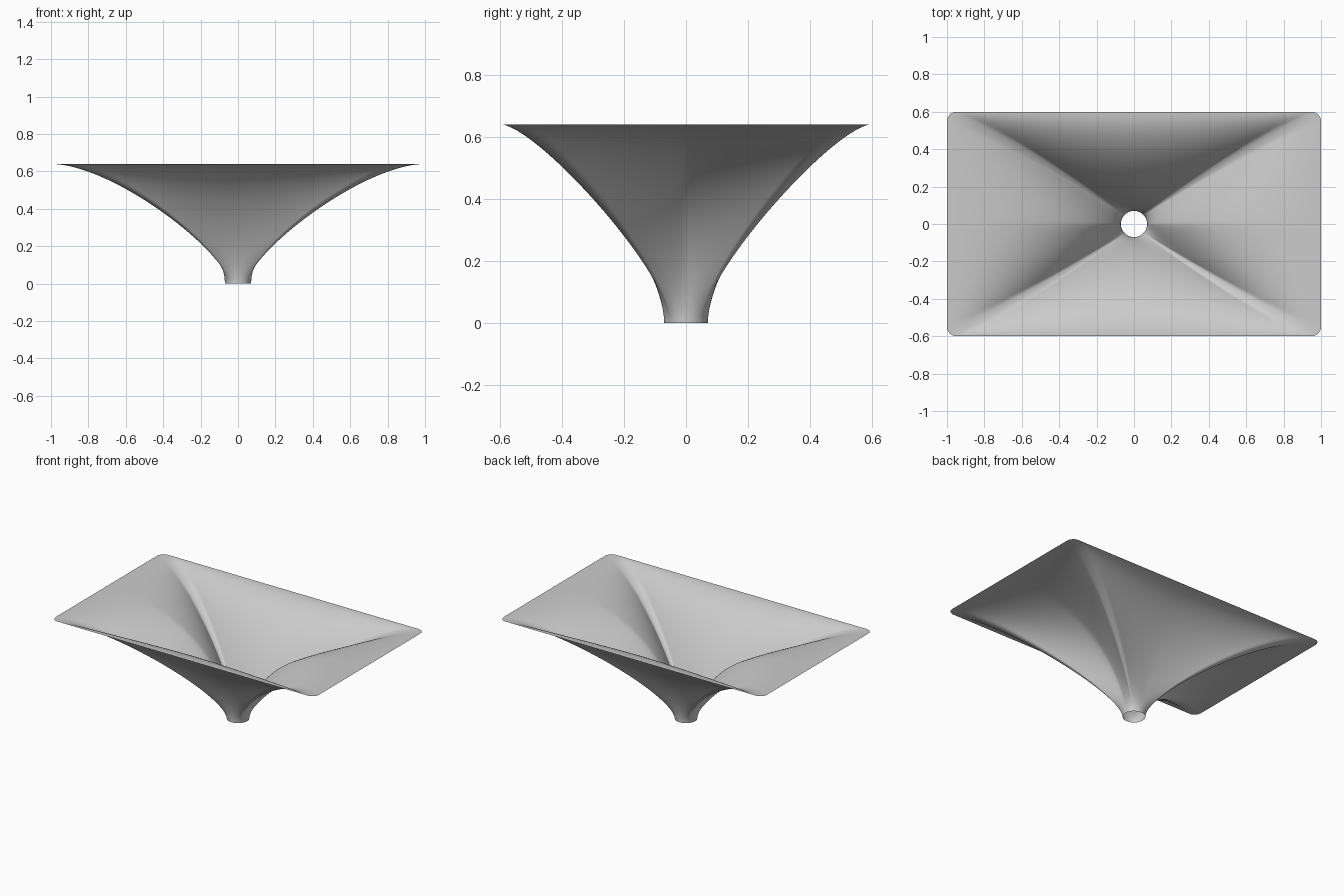
import bpy
import bmesh
from math import sin, cos, pi
from mathutils import Vector

cube = bpy.data.objects.get("Cube")
if cube:
    bpy.data.objects.remove(cube, do_unlink=True)

HALF_X, HALF_Y, HEIGHT = 1.0, 0.6, 0.64
CORNER, THROAT, RISE = 0.05, 0.07, 0.48
WALL_STEPS, ARC_STEPS, LEVELS = 20, 6, 40

# Rim flare strength at the middle of each wall and at the corner
SIDE_FLARE = Vector((2.2, 0, 0))
FRONT_FLARE = Vector((0, 0.8, 0))
CORNER_FLARE = Vector((1.0, 0.35, 0))


def throat_point(angle):
    return Vector((THROAT * cos(angle), THROAT * sin(angle), 0))


def quarter_rails():
    """Throat point, rim point and rim flare for each rail of one quarter."""
    rails = []
    inner_x, inner_y = HALF_X - CORNER, HALF_Y - CORNER
    low, high = pi * 0.24, pi * 0.26
    for i in range(WALL_STEPS):                      # short side wall
        s = i / WALL_STEPS
        rim = Vector((HALF_X, inner_y * s, HEIGHT))
        rails.append((throat_point(low * s), rim,
                      SIDE_FLARE.lerp(CORNER_FLARE, s ** 1.3)))
    for i in range(ARC_STEPS + 1):                   # rounded corner
        s = i / ARC_STEPS
        a = s * pi / 2
        rim = Vector((inner_x + CORNER * cos(a), inner_y + CORNER * sin(a), HEIGHT))
        rails.append((throat_point(low + (high - low) * s), rim, CORNER_FLARE))
    for i in reversed(range(WALL_STEPS)):            # long front wall
        s = i / WALL_STEPS
        rim = Vector((inner_x * s, HALF_Y, HEIGHT))
        rails.append((throat_point(pi / 2 - (pi / 2 - high) * s), rim,
                      FRONT_FLARE.lerp(CORNER_FLARE, s ** 1.6)))
    return rails


def rail_point(rail, t):
    """Curve that leaves the throat upright and meets the rim level."""
    start, end, flare = rail
    ease = t * t * (3 - 2 * t)
    up = Vector((0, 0, RISE)) * (t * (1 - t) ** 2)
    return start.lerp(end, ease) + up - flare * (t * t * (1 - t))


# Loft one quarter of the funnel
bm = bmesh.new()
grid = [[bm.verts.new(rail_point(rail, k / LEVELS)) for k in range(LEVELS + 1)]
        for rail in quarter_rails()]
for a, b in zip(grid, grid[1:]):
    for k in range(LEVELS):
        bm.faces.new((a[k], b[k], b[k + 1], a[k + 1]))
mesh = bpy.data.meshes.new("funnel_shell")
bm.to_mesh(mesh)
bm.free()

shell = bpy.data.objects.new("funnel_shell", mesh)
bpy.context.collection.objects.link(shell)

# Mirror to all four quarters
mirror = shell.modifiers.new("quarters", 'MIRROR')
mirror.use_axis = (True, True, False)
mirror.merge_threshold = 0.0005

# Plain grey finish
grey = bpy.data.materials.new("light_grey")
grey.use_nodes = True
colour = (0.6, 0.6, 0.6, 1)
grey.diffuse_color = colour
grey.node_tree.nodes["Principled BSDF"].inputs["Base Color"].default_value = colour
mesh.materials.append(grey)

for face in mesh.polygons:
    face.use_smooth = True
